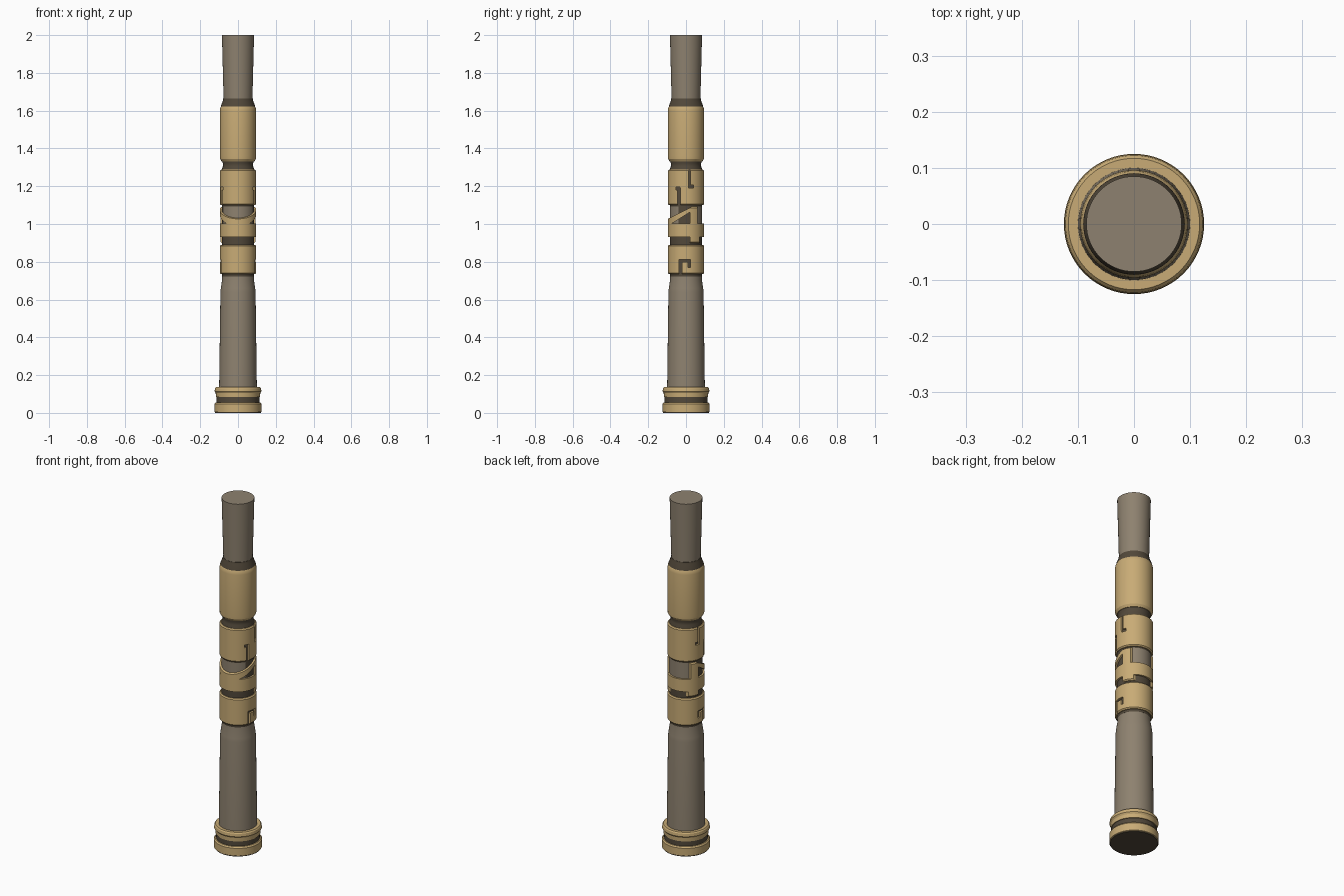
import bpy, bmesh, math

if "Cube" in bpy.data.objects:
    bpy.data.objects.remove(bpy.data.objects["Cube"])

SEG = 64


def material(name, col):
    m = bpy.data.materials.new(name)
    m.diffuse_color = (*col, 1)
    m.use_nodes = True
    m.node_tree.nodes["Principled BSDF"].inputs["Base Color"].default_value = m.diffuse_color
    return m


GOLD = material("pale_gold", (0.58, 0.41, 0.18))
GREY = material("warm_grey", (0.27, 0.222, 0.16))
DARK = material("dark_brown", (0.085, 0.066, 0.043))


def finish(ob):
    bpy.ops.object.select_all(action='DESELECT')
    ob.select_set(True)
    bpy.context.view_layer.objects.active = ob
    bpy.ops.object.shade_smooth_by_angle(angle=math.radians(25))


def lathe(name, profile, mat, closed=False):
    """Spin (radius, z) points about z; closed makes a hollow ring."""
    bm = bmesh.new()
    rings = []
    for r, z in profile:
        rings.append([bm.verts.new((r * math.cos(2 * math.pi * i / SEG),
                                    r * math.sin(2 * math.pi * i / SEG), z))
                      for i in range(SEG)])
    pairs = list(zip(rings, rings[1:]))
    if closed:
        pairs.append((rings[-1], rings[0]))
    else:
        bm.faces.new(rings[0])
        bm.faces.new(rings[-1])
    for a, b in pairs:
        for i in range(SEG):
            j = (i + 1) % SEG
            bm.faces.new((a[i], a[j], b[j], b[i]))
    bmesh.ops.recalc_face_normals(bm, faces=bm.faces)
    me = bpy.data.meshes.new(name)
    bm.to_mesh(me)
    bm.free()
    me.materials.append(mat)
    ob = bpy.data.objects.new(name, me)
    bpy.context.collection.objects.link(ob)
    return ob


def band(name, z0, z1, r=0.096, c=0.006):
    """Hollow gold ring with chamfered rims."""
    return lathe(name, [(0.08, z0), (r - c, z0), (r, z0 + c),
                        (r, z1 - c), (r - c, z1), (0.08, z1)], GOLD, True)


def cut(ob, polygons):
    """Cut (y, z) outlines straight through both sides along x."""
    for poly in polygons:
        bm = bmesh.new()
        f = bm.faces.new([bm.verts.new((-0.2, y, z)) for y, z in poly])
        ext = bmesh.ops.extrude_face_region(bm, geom=[f])
        for v in ext["geom"]:
            if isinstance(v, bmesh.types.BMVert):
                v.co.x = 0.2
        bmesh.ops.recalc_face_normals(bm, faces=bm.faces)
        me = bpy.data.meshes.new("cutter")
        bm.to_mesh(me)
        bm.free()
        cutter = bpy.data.objects.new("cutter", me)
        cutter.hide_render = True
        bpy.context.collection.objects.link(cutter)
        mod = ob.modifiers.new("cut", 'BOOLEAN')
        mod.operation = 'DIFFERENCE'
        mod.solver = 'EXACT'
        mod.object = cutter
        bpy.context.view_layer.objects.active = ob
        bpy.ops.object.modifier_apply(modifier=mod.name)
        bpy.data.objects.remove(cutter)


def box(y0, y1, z0, z1):
    return [(y0, z0), (y1, z0), (y1, z1), (y0, z1)]


# Base: two gold rings around a dark groove
finish(lathe("base_ring", [(0.12, 0.003), (0.125, 0.006), (0.125, 0.048),
                           (0.119, 0.055), (0.10, 0.055), (0.10, 0.003)], GOLD, True))
finish(lathe("base_core", [(0.121, 0), (0.121, 0.004), (0.113, 0.01), (0.113, 0.1)], DARK))
finish(lathe("upper_base_ring", [(0.117, 0.084), (0.118, 0.105), (0.124, 0.114),
                                 (0.122, 0.13), (0.117, 0.136), (0.09, 0.136),
                                 (0.09, 0.084)], GOLD, True))

# Lower grip
finish(lathe("lower_grip", [(0.1, 0.12), (0.093, 0.64), (0.091, 0.66),
                            (0.084, 0.705), (0.083, 0.74)], GREY))

# Dark inner core, grey where it shows through the front and back windows
core = lathe("inner_core", [(0.084, 0.722), (0.086, 0.74), (0.086, 1.0), (0.086, 1.092),
                            (0.086, 1.29), (0.08, 1.305), (0.08, 1.32),
                            (0.088, 1.345)], DARK)
core.data.materials.append(GREY)
for p in core.data.polygons:
    if 1.0 < p.center.z < 1.09 and abs(p.center.y) > 0.042:
        p.material_index = 1
finish(core)

# Lower band with hook-shaped slot
low = band("lower_band", 0.735, 0.89)
cut(low, [box(-0.036, -0.022, 0.7, 0.812),
          box(-0.03, 0.024, 0.798, 0.811),
          box(0.01, 0.023, 0.77, 0.805)])
finish(low)

# Middle band: slanted front opening, triangle windows, back window, lower tab
mid = band("middle_band", 0.9, 1.092)
cut(mid, [[(-0.2, 0.975), (0.03, 1.09), (0.03, 1.2), (-0.2, 1.2)],
          [(-0.076, 1.002), (0.02, 1.002), (0.02, 1.062)],
          box(0.06, 0.2, 1.002, 1.2),
          box(-0.2, 0.022, 0.8, 0.93),
          box(0.071, 0.21, 0.8, 0.931)])
finish(mid)

# Upper band with two hooked slots
up = band("upper_band", 1.1, 1.288)
cut(up, [box(0.012, 0.024, 1.2, 1.4),
         box(0.013, 0.04, 1.19, 1.206),
         box(-0.044, -0.03, 1.0, 1.19),
         box(-0.054, -0.031, 1.18, 1.196)])
finish(up)

# Gold sleeve and dark collar
finish(lathe("sleeve", [(0.087, 1.332), (0.095, 1.345), (0.096, 1.36), (0.096, 1.6),
                        (0.094, 1.615), (0.088, 1.626)], GOLD))
finish(lathe("collar", [(0.091, 1.615), (0.09, 1.628), (0.08, 1.652), (0.078, 1.664),
                        (0.07, 1.664)], DARK))

# Upper neck widening to the flat top
finish(lathe("upper_neck", [(0.076, 1.65), (0.085, 2.0)], GREY))
